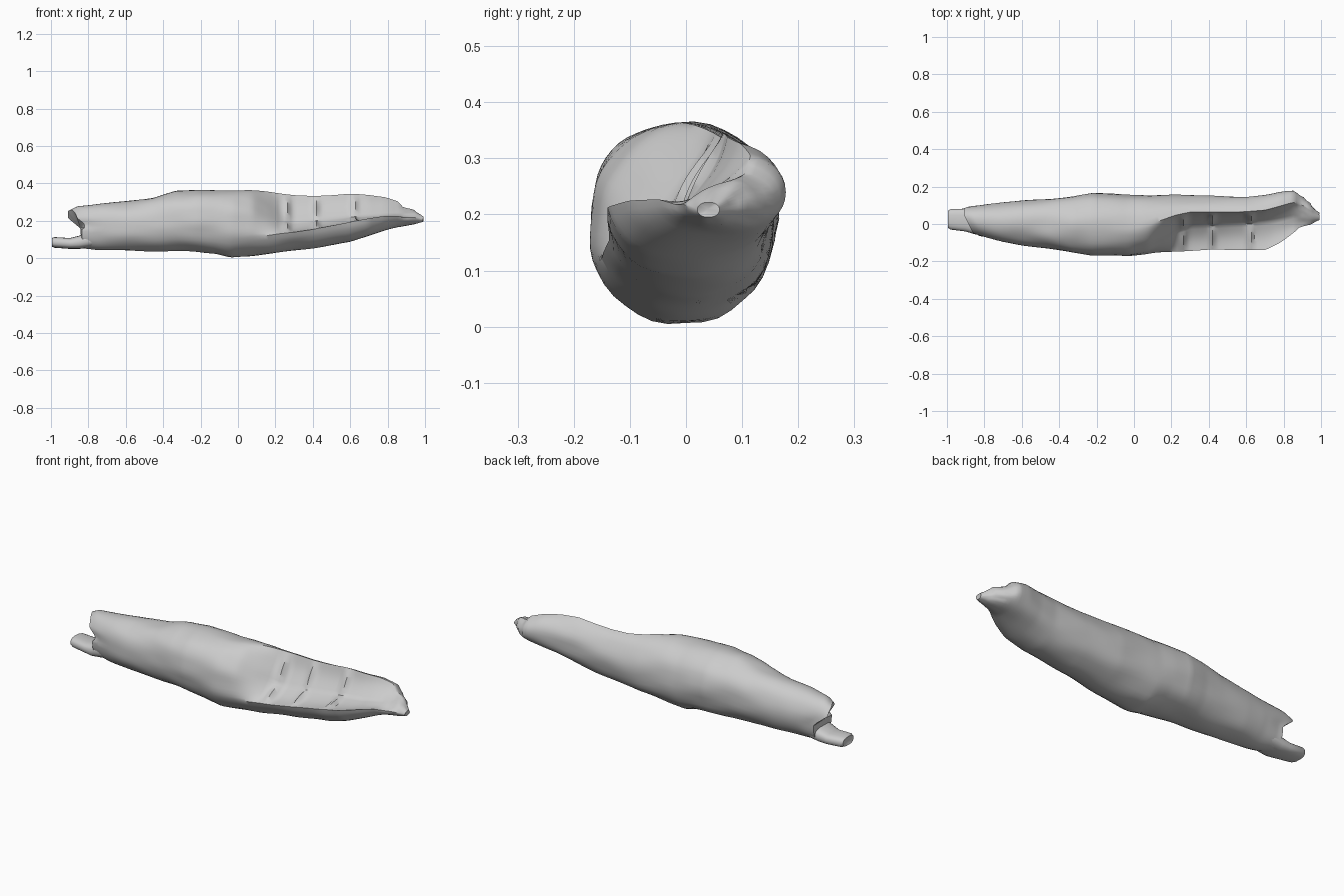
import bpy, bmesh, math
from mathutils import noise, Vector

if "Cube" in bpy.data.objects:
    bpy.data.objects.remove(bpy.data.objects["Cube"])


def lerp_table(rows, x):
    """Linear interpolation of rows (x, values...)."""
    if x <= rows[0][0]:
        return rows[0][1:]
    for a, b in zip(rows, rows[1:]):
        if x <= b[0]:
            t = (x - a[0]) / (b[0] - a[0])
            return [p + (q - p) * t for p, q in zip(a[1:], b[1:])]
    return rows[-1][1:]


def loft(name, rings, angle=40):
    """Skin closed rings and fan the ends, with the fan centres slightly sunk."""
    bm = bmesh.new()
    vs = [[bm.verts.new(p) for p in r] for r in rings]
    n = len(vs[0])
    for a, b in zip(vs, vs[1:]):
        for i in range(n):
            bm.faces.new((a[i], a[(i + 1) % n], b[(i + 1) % n], b[i]))
    for ring, inset in ((vs[0], 0.012), (vs[-1], -0.005)):
        c = sum((v.co for v in ring), Vector()) / n
        c.x += inset
        cv = bm.verts.new(c)
        for i in range(n):
            bm.faces.new((ring[i], ring[(i + 1) % n], cv))
    bmesh.ops.recalc_face_normals(bm, faces=bm.faces)
    me = bpy.data.meshes.new(name)
    bm.to_mesh(me)
    bm.free()
    ob = bpy.data.objects.new(name, me)
    bpy.context.collection.objects.link(ob)
    bpy.ops.object.select_all(action='DESELECT')
    ob.select_set(True)
    bpy.context.view_layer.objects.active = ob
    bpy.ops.object.shade_smooth_by_angle(angle=math.radians(angle))
    return ob


# Log outline: x, y min, y max, z min, z max
OUTLINE = [
    (-0.91, -0.06, 0.10, 0.05, 0.255), (-0.87, -0.065, 0.10, 0.05, 0.275),
    (-0.75, -0.09, 0.11, 0.045, 0.29), (-0.6, -0.115, 0.125, 0.04, 0.302),
    (-0.45, -0.135, 0.135, 0.037, 0.325), (-0.33, -0.155, 0.145, 0.035, 0.36),
    (-0.22, -0.168, 0.163, 0.03, 0.365), (-0.12, -0.168, 0.16, 0.022, 0.36),
    (-0.04, -0.172, 0.155, 0.004, 0.36), (0.05, -0.168, 0.155, 0.012, 0.363),
    (0.2, -0.155, 0.157, 0.03, 0.352), (0.4, -0.14, 0.15, 0.055, 0.345),
    (0.6, -0.142, 0.147, 0.088, 0.355), (0.7, -0.14, 0.158, 0.12, 0.347),
    (0.78, -0.10, 0.172, 0.145, 0.335), (0.85, -0.05, 0.178, 0.165, 0.31),
    (0.89, -0.02, 0.155, 0.172, 0.275), (0.94, -0.005, 0.11, 0.182, 0.262),
    (0.99, 0.02, 0.06, 0.195, 0.222),
]
# Hollow: x, depth blend, lip angle, rim angle, crease y, crease z
HOLLOW = [
    (-0.02, 0, 205, 95, -0.06, 0.2), (0.08, 0.2, 203, 90, -0.06, 0.2),
    (0.16, 0.55, 202, 82, -0.05, 0.19), (0.23, 0.85, 200, 74, -0.03, 0.185),
    (0.3, 1, 199, 68, -0.015, 0.19), (0.45, 1, 195, 67, -0.01, 0.205),
    (0.62, 1, 190, 66, 0.0, 0.222), (0.75, 0.95, 188, 66, 0.02, 0.222),
    (0.85, 0.8, 187, 66, 0.05, 0.222), (0.93, 0.4, 185, 66, 0.05, 0.22),
    (0.99, 0, 185, 66, 0.04, 0.21),
]
RIBS = (0.26, 0.42, 0.62)
OUTER, INNER = 26, 18


def log_ring(x):
    y0, y1, z0, z1 = lerp_table(OUTLINE, x)
    blend, lip, rim, cy, cz = lerp_table(HOLLOW, x)
    my, mz, ry, rz = (y0 + y1) / 2, (z0 + z1) / 2, (y1 - y0) / 2, (z1 - z0) / 2

    def skin(deg):
        a = math.radians(deg)
        c, s = math.cos(a), math.sin(a)
        return Vector((x, my + ry * math.copysign(abs(c) ** 0.92, c),
                       mz + rz * math.copysign(abs(s) ** 0.92, s)))

    pts = []
    # bark from the lip, under and round the back, up to the rim
    for i in range(OUTER):
        p = skin(lip + (360 + rim - lip) * i / OUTER)
        pts.append(p)
    # hollow from the rim, down the wall, out over the floor to the lip
    top, crease, edge = skin(rim), Vector((x, cy, cz)), skin(lip)
    for i in range(INNER):
        t = i / INNER
        s = skin(rim + (lip - rim) * t)
        if t < 0.5:
            q = top.lerp(crease, t * 2)
        else:
            q = crease.lerp(edge, t * 2 - 1)
        bulge = math.sin(2 * math.pi * abs(t - 0.5))
        sink = 0.012 * bulge
        for r in RIBS:
            sink -= 0.024 * bulge * math.exp(-((x - r) / 0.014) ** 2)
        q += Vector((0, sink if t < 0.5 else 0, -sink if t >= 0.5 else 0))
        pts.append(s.lerp(q, blend))
    # gentle lumps, and the broken left end
    out = []
    for p in pts:
        n = noise.noise(Vector((p.x * 5, p.y * 12, p.z * 12)) + Vector((3, 7, 1)))
        d = Vector((0, p.y - my, p.z - mz))
        p = p + d * n * 0.05
        fade = max(0, min(1, (-0.7 - x) / 0.21))
        notch = 0.075 * max(0, min(1, (0.215 - p.z) / 0.06))
        notch += 0.05 * max(0, min(1, (0.05 - p.y) / 0.1)) * (p.z > 0.16)
        p.x += min(notch, 0.09) * fade
        if x > 0.88:
            p.x += 0.012 * noise.noise(p * 40)
        out.append(p)
    return out


N = 110
loft("log", [log_ring(-0.91 + 1.9 * i / N) for i in range(N + 1)])

# Broken tongue of wood sticking out of the left end: x, y min, y max, z min, z max
TONGUE = [(-0.995, -0.02, 0.07, 0.062, 0.108), (-0.98, -0.03, 0.08, 0.056, 0.113),
          (-0.9, -0.04, 0.082, 0.05, 0.108), (-0.85, -0.055, 0.085, 0.05, 0.12),
          (-0.75, -0.06, 0.085, 0.06, 0.17)]


def tongue_ring(row):
    x, y0, y1, z0, z1 = row
    ring = []
    for i in range(20):
        a = 2 * math.pi * i / 20
        c, s = math.cos(a), math.sin(a)
        ring.append(Vector((x, (y0 + y1) / 2 + (y1 - y0) / 2 * math.copysign(abs(c) ** 0.7, c),
                            (z0 + z1) / 2 + (z1 - z0) / 2 * math.copysign(abs(s) ** 0.8, s))))
    return ring


loft("broken_tongue", [tongue_ring(r) for r in TONGUE])
